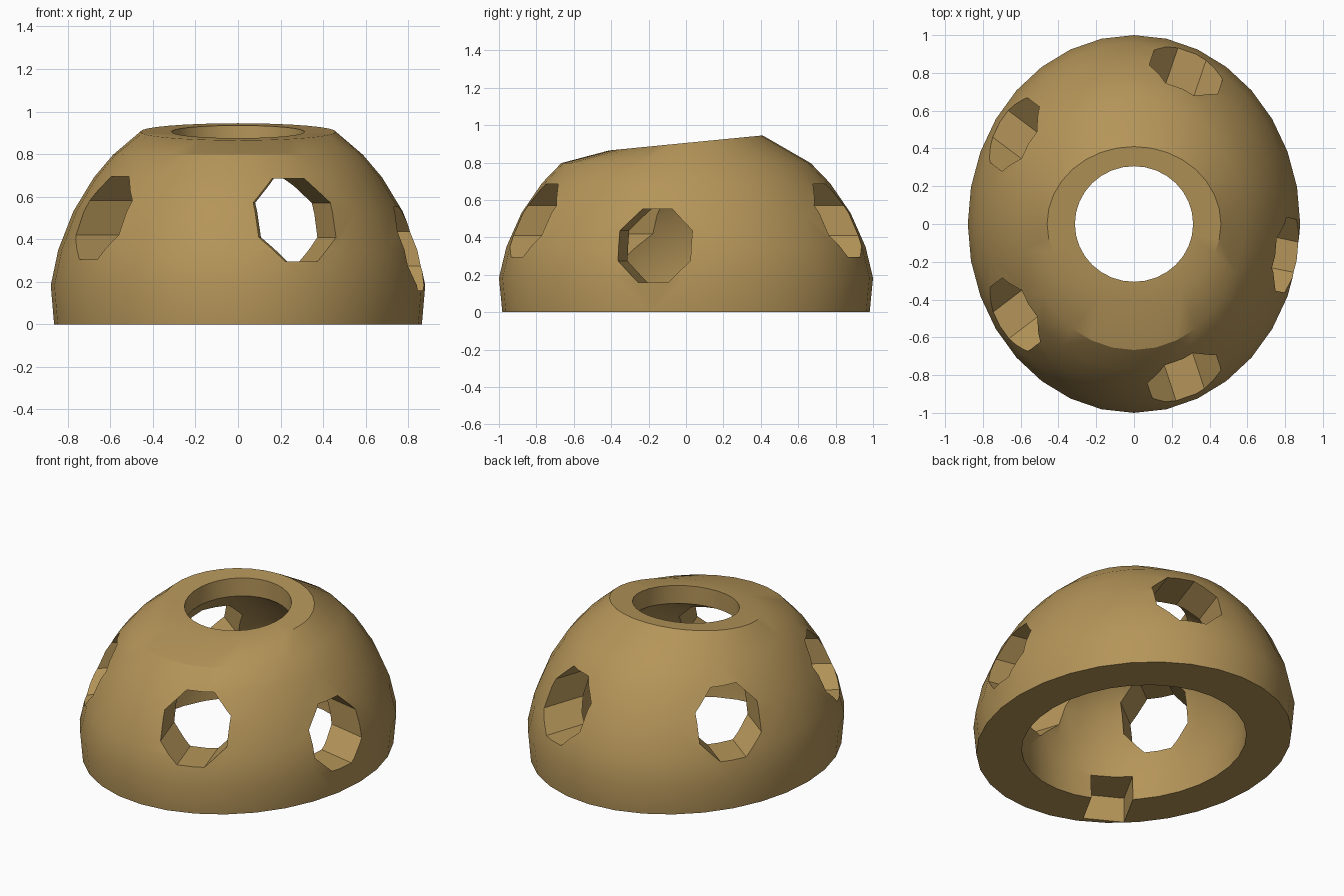
import bpy, bmesh, math
from mathutils import Vector, Matrix

if "Cube" in bpy.data.objects:
    bpy.data.objects.remove(bpy.data.objects["Cube"])

SIDES = 32
TILT = 0.0976  # slope of the sloping top rim

mat = bpy.data.materials.new("clay")
mat.diffuse_color = (0.46, 0.30, 0.10, 1)
mat.use_nodes = True
mat.node_tree.nodes["Principled BSDF"].inputs["Base Color"].default_value = mat.diffuse_color


def make_object(name, bm):
    bmesh.ops.recalc_face_normals(bm, faces=bm.faces)
    me = bpy.data.meshes.new(name)
    bm.to_mesh(me)
    bm.free()
    ob = bpy.data.objects.new(name, me)
    bpy.context.collection.objects.link(ob)
    ob.data.materials.append(mat)
    return ob


# Thick oval dome: outer skin, top rim, hole wall, inner skin (rx, ry, z, tilt)
rings = [(0.88 * f, f, z, 0) for f, z in
         [(0.982, 0), (1, 0.183), (0.96, 0.35), (0.88, 0.53),
          (0.77, 0.69), (0.667, 0.797)]]
rings += [(0.46, 0.41, 0.905, TILT), (0.313, 0.306, 0.905, TILT),
          (0.313, 0.306, 0.79, TILT)]
rings += [(0.88 * f, f, z, 0) for f, z in
          [(0.52, 0.65), (0.62, 0.52), (0.69, 0.34), (0.715, 0.18), (0.70, 0)]]

bm = bmesh.new()
loops = []
for rx, ry, z, tilt in rings:
    loop = []
    for i in range(SIDES):
        a = 2 * math.pi * i / SIDES
        y = ry * math.sin(a)
        loop.append(bm.verts.new((rx * math.cos(a), y, z + tilt * y)))
    loops.append(loop)
for k, lower in enumerate(loops):
    upper = loops[(k + 1) % len(loops)]
    for i in range(SIDES):
        j = (i + 1) % SIDES
        bm.faces.new((lower[i], lower[j], upper[j], upper[i]))
dome = make_object("dome_shell", bm)


# Eight-sided window cutters pointing at the middle
def window_cutter(x, y, z, r=0.212):
    out = Vector((x, y, 0)).normalized()
    rot = out.to_track_quat('Z', 'Y').to_matrix().to_4x4()
    centre = out * 0.8 + Vector((0, 0, z))
    b = bmesh.new()
    bmesh.ops.create_cone(b, cap_ends=True, segments=8, radius1=r, radius2=r,
                          depth=1.0, matrix=Matrix.Translation(centre) @ rot
                          @ Matrix.Rotation(math.pi / 8, 4, 'Z'))
    return make_object("window_cutter", b)


cutters = [window_cutter(*p) for p in
           [(0.27, -0.82, 0.49), (0.83, -0.17, 0.355), (0.28, 0.82, 0.49),
            (-0.64, 0.48, 0.50), (-0.63, -0.48, 0.50)]]

# Shallow slot in the inside of the foot
b = bmesh.new()
bmesh.ops.create_cube(b, size=1, matrix=Matrix.Rotation(math.radians(241), 4, 'Z')
                      @ Matrix.Translation((0.74, 0, 0.02))
                      @ Matrix.Diagonal((0.36, 0.24, 0.28, 1)))
cutters.append(make_object("foot_slot_cutter", b))

bpy.context.view_layer.objects.active = dome
dome.select_set(True)
for c in cutters:
    mod = dome.modifiers.new("cut", 'BOOLEAN')
    mod.operation = 'DIFFERENCE'
    mod.solver = 'EXACT'
    mod.object = c
    bpy.ops.object.modifier_apply(modifier=mod.name)
    bpy.data.objects.remove(c)

bpy.ops.object.shade_smooth_by_angle(angle=math.radians(28))
